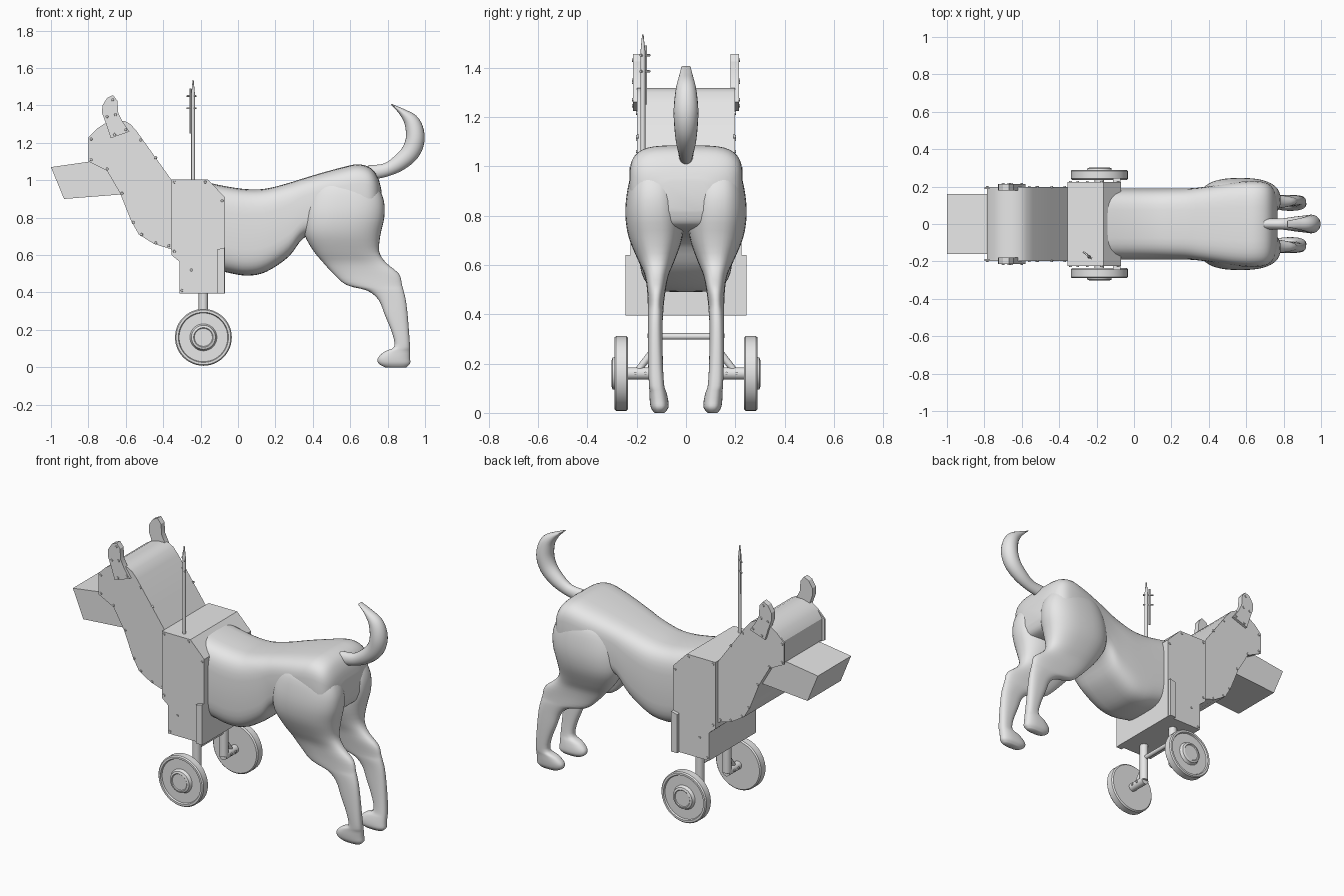
import bpy, bmesh, math
from mathutils import Vector

if "Cube" in bpy.data.objects:
    bpy.data.objects.remove(bpy.data.objects["Cube"])

GREY = bpy.data.materials.new("plain_grey")
GREY.diffuse_color = (0.8, 0.8, 0.8, 1)
GREY.use_nodes = True
GREY.node_tree.nodes["Principled BSDF"].inputs["Base Color"].default_value = GREY.diffuse_color


def finish(name, bm, angle=35):
    """Turn a bmesh into a named, shaded object."""
    bmesh.ops.recalc_face_normals(bm, faces=bm.faces)
    me = bpy.data.meshes.new(name)
    bm.to_mesh(me)
    bm.free()
    me.materials.append(GREY)
    me.shade_smooth()
    me.set_sharp_from_angle(angle=math.radians(angle))
    ob = bpy.data.objects.new(name, me)
    bpy.context.collection.objects.link(ob)
    return ob


def loft(name, rings, angle=50):
    """Skin closed rings of points and cap both ends."""
    bm = bmesh.new()
    vs = [[bm.verts.new(p) for p in r] for r in rings]
    n = len(vs[0])
    for a, b in zip(vs, vs[1:]):
        for i in range(n):
            j = (i + 1) % n
            bm.faces.new((a[i], a[j], b[j], b[i]))
    bm.faces.new(vs[0])
    bm.faces.new(vs[-1])
    return finish(name, bm, angle)


def prism(name, prof, y0, y1, angle=28):
    """Extrude an xz outline between two y values."""
    return loft(name, [[(x, y, z) for x, z in prof] for y in (y0, y1)], angle)


def rod(name, a, b, r0, r1=None, n=16):
    a, b = Vector(a), Vector(b)
    q = (b - a).to_track_quat('Z', 'Y')
    rings = []
    for p, r in ((a, r0), (b, r0 if r1 is None else r1)):
        rings.append([p + q @ Vector((r * math.cos(t * math.tau / n),
                                      r * math.sin(t * math.tau / n), 0)) for t in range(n)])
    return loft(name, rings)


def smooth(st, k=4):
    """Catmull-Rom interpolation of station tuples."""
    out = []
    for i in range(len(st) - 1):
        p = [st[max(0, min(len(st) - 1, i + d))] for d in (-1, 0, 1, 2)]
        for s in range(k):
            t = s / k
            out.append(tuple(0.5 * (2 * b + (c - a) * t + (2 * a - 5 * b + 4 * c - d) * t * t
                                    + (3 * b - a - 3 * c + d) * t ** 3)
                             for a, b, c, d in zip(*p)))
    return out + [st[-1]]


def oval(cu, cv, ru, rv, e, n=40):
    """Superellipse points; a larger e is boxier."""
    pts = []
    for i in range(n):
        c, s = math.cos(i * math.tau / n), math.sin(i * math.tau / n)
        pts.append((cu + ru * math.copysign(abs(c) ** (2 / e), c),
                    cv + rv * math.copysign(abs(s) ** (2 / e), s)))
    return pts


# torso: x, top, bottom, half width
torso = [(-.15, .985, .53, .19), (-.05, .965, .505, .19), (.05, .952, .49, .19),
         (.15, .955, .51, .19), (.27, .985, .59, .19), (.35, 1.01, .69, .195),
         (.45, 1.04, .72, .21), (.55, 1.067, .73, .225), (.64, 1.085, .74, .23),
         (.71, 1.065, .75, .22), (.75, 1.01, .77, .18), (.768, .94, .82, .10)]
loft("torso", [[(x, y, z) for y, z in oval(0, (t + b) / 2, w, (t - b) / 2, 4)]
               for x, t, b, w in smooth(torso)])

# hind legs: z, front x, back x, inner y, outer y
leg = [(1.02, .46, .70, .06, .18), (.97, .41, .745, .04, .22), (.89, .37, .78, .02, .24),
       (.80, .35, .782, .01, .246), (.71, .355, .762, .015, .232), (.62, .405, .755, .045, .195),
       (.56, .455, .79, .07, .168), (.50, .51, .86, .082, .158), (.44, .58, .877, .09, .155),
       (.41, .69, .885, .092, .155), (.36, .752, .897, .095, .155), (.28, .785, .907, .095, .155),
       (.18, .825, .915, .093, .153), (.11, .835, .92, .088, .15), (.085, .785, .92, .08, .148),
       (.05, .748, .92, .072, .147), (.02, .752, .92, .072, .142), (.0, .785, .90, .088, .128)]
for side, tag in ((-1, "right"), (1, "left")):
    loft("hind_leg_" + tag, [[(x, side * y, z) for x, y in
         oval((a + b) / 2, (c + d) / 2, (b - a) / 2, (d - c) / 2, 2.5)]
        for z, a, b, c, d in smooth(leg, 3)], 60)

# tail: x, z, radius in profile, radius across
tail = smooth([(.70, 1.04, .04, .03), (.79, 1.055, .036, .03), (.865, 1.095, .044, .04),
               (.925, 1.155, .05, .047), (.948, 1.23, .05, .05), (.93, 1.31, .042, .042),
               (.875, 1.367, .018, .028), (.82, 1.405, .003, .018)], 5)
rings = []
for i, (x, z, r, w) in enumerate(tail):
    p, q = tail[max(0, i - 1)], tail[min(len(tail) - 1, i + 1)]
    d = Vector((q[0] - p[0], q[1] - p[1])).normalized()
    rings.append([(x - d.y * u, v, z + d.x * u) for u, v in oval(0, 0, r, w, 2, 20)])
loft("tail", rings, 60)

# head and neck: core between two side plates
brow = [(-.8, 1.10), (-.8, 1.23), (-.755, 1.275), (-.71, 1.305), (-.66, 1.318), (-.61, 1.318),
        (-.575, 1.30), (-.54, 1.26), (-.44, 1.12), (-.34, .98)]
throat = [(-.34, .625), (-.37, .635), (-.45, .66), (-.53, .71), (-.57, .78), (-.63, .93),
          (-.70, 1.05)]
core = [(max(x, -.785), z) for x, z in brow] + throat
prism("head_core", core, -.19, .19)
for s, tag in ((-1, "right"), (1, "left")):
    prism("head_plate_" + tag, brow + throat, s * .188, s * .198)
prism("muzzle", [(-1, 1.07), (-.79, 1.10), (-.68, 1.06), (-.61, .925), (-.93, .90)], -.16, .16)

# shoulder box with raised back edge
box = [(-.355, 1.005), (-.163, 1.005), (-.07, .91), (-.07, .395), (-.313, .395),
       (-.313, .565), (-.355, .60)]
prism("shoulder_box", box, -.225, .225)

ear = [(-.68, 1.225), (-.58, 1.26), (-.615, 1.31), (-.64, 1.36), (-.645, 1.425), (-.668, 1.455),
       (-.70, 1.44), (-.725, 1.40), (-.727, 1.36), (-.705, 1.30)]
head_rivets = [(-.785, 1.11), (-.785, 1.22), (-.70, 1.06), (-.62, .93), (-.56, .775),
               (-.515, .71), (-.44, .665), (-.37, .65), (-.44, 1.12), (-.52, 1.215)]
box_rivets = [(-.34, .99), (-.175, .99), (-.085, .89), (-.085, .41), (-.30, .41), (-.25, .52),
              (-.34, .62)]
ear_rivets = [(-.66, 1.245), (-.60, 1.27), (-.70, 1.34), (-.655, 1.35), (-.67, 1.43)]

# wheel lathe: radius, distance from centre line
wheel = [(.04, .235), (.145, .235), (.152, .242), (.152, .283), (.146, .29), (.134, .29),
         (.130, .280), (.072, .280), (.066, .29), (.064, .298), (.052, .302), (.048, .298)]
WX, WZ = -.185, .16
for s, tag in ((-1, "right"), (1, "left")):
    prism("ear_" + tag, ear, s * .18, s * .214)
    prism("side_strut_" + tag, [(-.112, .395), (-.072, .395), (-.072, .64), (-.112, .63)],
          s * .222, s * .245)
    for label, pts, y in (("head", head_rivets, .198), ("box", box_rivets, .225),
                          ("ear", ear_rivets, .214)):
        for x, z in pts:
            rod(label + "_rivet_" + tag, (x, s * (y - .005), z), (x, s * (y + .005), z),
                .009, .006, 8)
    loft("wheel_" + tag, [[(WX + r * math.cos(i * math.tau / 48), s * y,
                            WZ + r * math.sin(i * math.tau / 48)) for i in range(48)]
                          for r, y in wheel], 30)
    # post, stub axle and brace carrying the wheel
    rod("axle_" + tag, (WX, s * .12, WZ), (WX, s * .24, WZ), .025)
    rod("post_" + tag, (WX, s * .13, WZ), (WX, s * .13, .42), .025)
    rod("brace_" + tag, (WX, s * .135, .25), (WX, s * .20, .165), .014)
    for y in (.165, .205):
        rod("axle_bolt_" + tag, (WX - .03, s * y, WZ), (WX + .03, s * y, WZ), .007, n=8)
rod("cross_bar", (WX, -.13, .31), (WX, .13, .31), .013)

# antenna with a clipped side rod
AX, AY = -.24, -.175
rod("antenna", (AX, AY, 1.0), (AX, AY, 1.47), .010)
rod("antenna_tip", (AX, AY, 1.47), (AX, AY, 1.535), .009, .003)
rod("side_rod", (AX - .014, AY + .012, 1.25), (AX - .014, AY + .012, 1.49), .005, n=8)
for z in (1.385, 1.45):
    rod("antenna_clip", (AX + .015, AY - .01, z), (AX - .032, AY + .027, z), .005, n=8)
